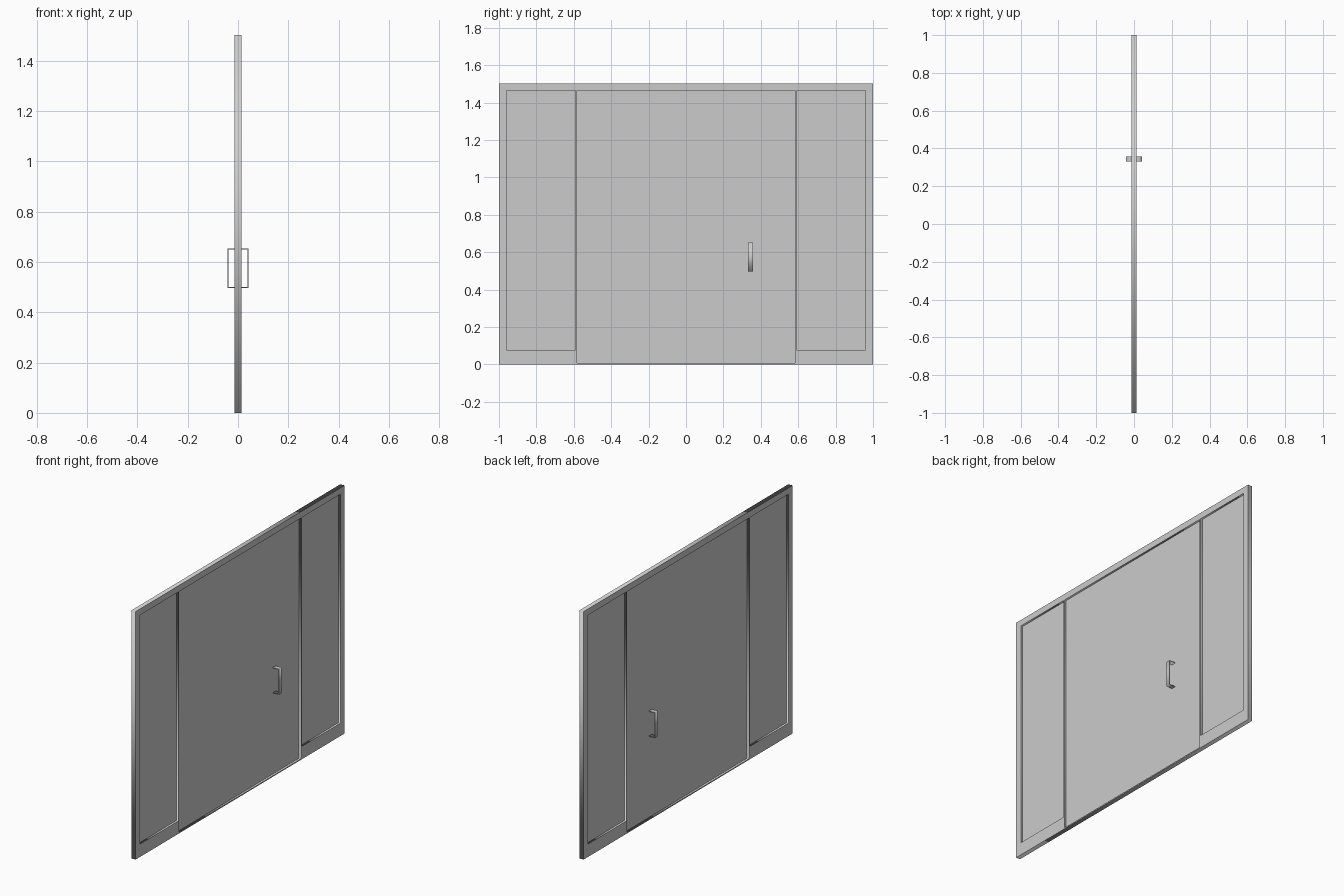
import bpy
from math import pi

if "Cube" in bpy.data.objects:
    bpy.data.objects.remove(bpy.data.objects["Cube"])


def rect(a0, a1, b0, b1):
    return [(a0, b0), (a1, b0), (a1, b1), (a0, b1)]


def extrude(name, loops, half, rot):
    """Fill closed 2D loops (inner loops become holes), extrude both ways, make a mesh."""
    cu = bpy.data.curves.new(name, 'CURVE')
    cu.dimensions = '2D'
    cu.fill_mode = 'BOTH'
    cu.extrude = half
    for pts in loops:
        sp = cu.splines.new('POLY')
        sp.points.add(len(pts) - 1)
        for p, (a, b) in zip(sp.points, pts):
            p.co = (a, b, 0, 1)
        sp.use_cyclic_u = True
    ob = bpy.data.objects.new(name, cu)
    ob.rotation_euler = rot
    bpy.context.collection.objects.link(ob)
    bpy.ops.object.select_all(action='DESELECT')
    ob.select_set(True)
    bpy.context.view_layer.objects.active = ob
    bpy.ops.object.convert(target='MESH')
    return bpy.context.object


YZ = (pi / 2, 0, pi / 2)   # drawn in y,z and extruded along x
XZ = (pi / 2, 0, 0)        # drawn in x,z and extruded along y
H = 1.503

# openings: two sidelights above bottom rails, and the wide door between slim mullions
openings = {
    "left_sidelight": (-0.96, -0.592, 0.078, 1.465),
    "door_panel": (-0.583, 0.583, 0.007, 1.465),
    "right_sidelight": (0.592, 0.96, 0.078, 1.465),
}

# frame with the three openings cut through
extrude("frame", [rect(-1, 1, 0, H)] + [rect(*o) for o in openings.values()], 0.014, YZ)

# thin panes on the centre plane, tucked slightly into the frame
e = 0.002
for name, (y0, y1, z0, z1) in openings.items():
    extrude(name, [rect(y0 - e, y1 + e, z0 - e, z1 + e)], 0.002, YZ)

# flat-bar pull handle on each face of the door
z0, z1, t, reach = 0.497, 0.653, 0.004, 0.042
for name, s in (("handle_front", 1), ("handle_back", -1)):
    u = [(0.001, z0), (reach, z0), (reach, z1), (0.001, z1),
         (0.001, z1 - t), (reach - t, z1 - t), (reach - t, z0 + t), (0.001, z0 + t)]
    ob = extrude(name, [[(s * x, z) for x, z in u]], 0.0135, XZ)
    ob.location.y = 0.344
